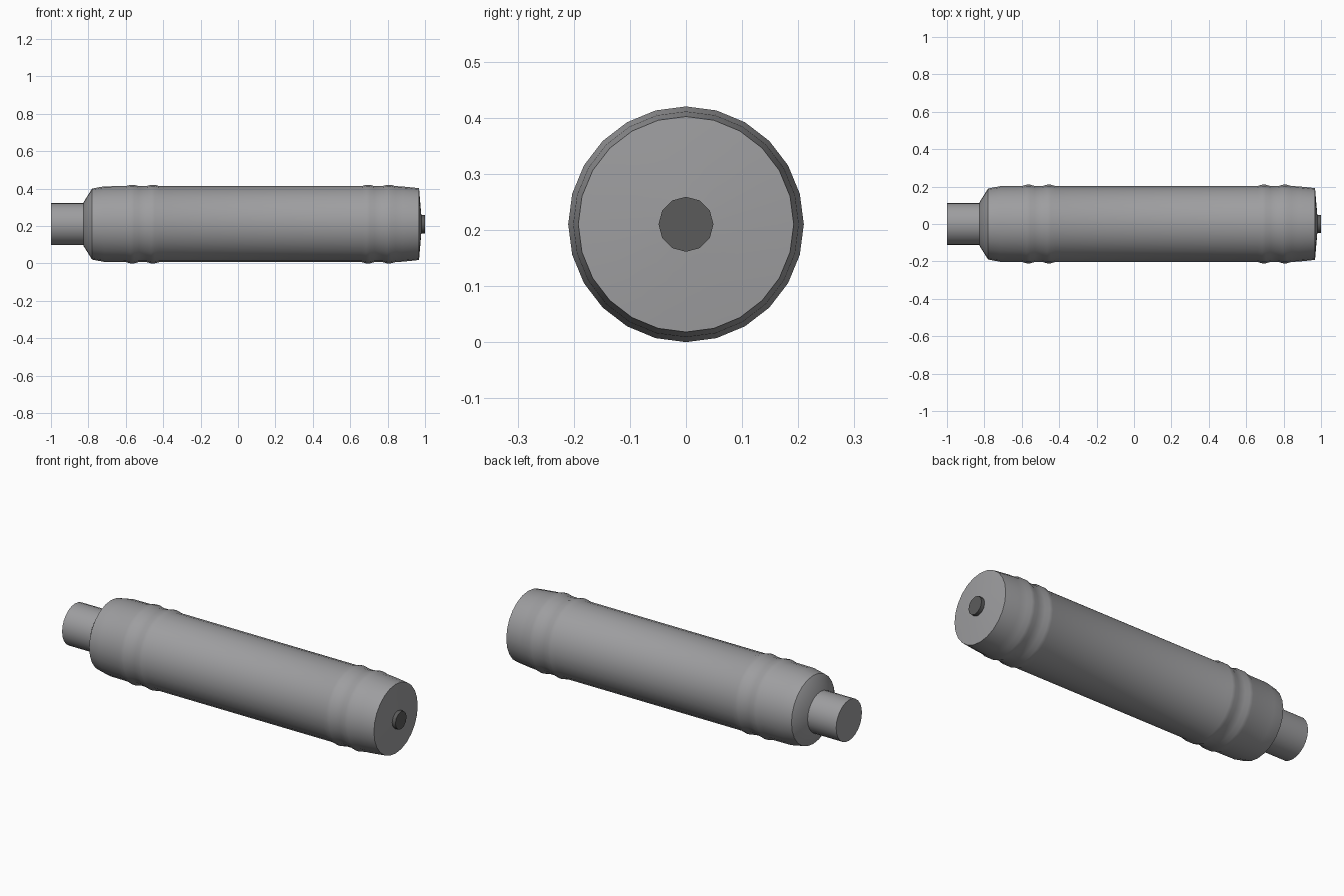
import bpy, bmesh
from math import sin, cos, tau, radians

cube = bpy.data.objects.get("Cube")
if cube:
    bpy.data.objects.remove(cube, do_unlink=True)

AXIS_Z = 0.21


def make_material(name, color):
    mat = bpy.data.materials.new(name)
    mat.use_nodes = True
    rgba = (*color, 1.0)
    mat.diffuse_color = rgba
    mat.node_tree.nodes["Principled BSDF"].inputs["Base Color"].default_value = rgba
    return mat


def lathe(name, profile, sides, mat):
    """Revolve (x, radius) points about the long axis, closing both ends."""
    bm = bmesh.new()
    rings = [[bm.verts.new((x, r * sin(tau * i / sides), r * cos(tau * i / sides)))
              for i in range(sides)] for x, r in profile]
    for a, b in zip(rings, rings[1:]):
        for i in range(sides):
            j = (i + 1) % sides
            bm.faces.new((a[i], a[j], b[j], b[i]))
    bm.faces.new(rings[0])
    bm.faces.new(rings[-1])
    bmesh.ops.recalc_face_normals(bm, faces=bm.faces)
    mesh = bpy.data.meshes.new(name)
    bm.to_mesh(mesh)
    bm.free()
    mesh.materials.append(mat)
    obj = bpy.data.objects.new(name, mesh)
    obj.location.z = AXIS_Z
    bpy.context.collection.objects.link(obj)
    bpy.ops.object.select_all(action='DESELECT')
    obj.select_set(True)
    bpy.context.view_layer.objects.active = obj
    bpy.ops.object.shade_smooth_by_angle(angle=radians(35))
    return obj


grey = make_material("metal grey", (0.34, 0.34, 0.35))
dark = make_material("dark grey", (0.105, 0.105, 0.105))

# Main tube: tapered shoulder, paired raised bands, tapered tail with shallow end cap
R, BAND = 0.203, 0.21
profile = [(-0.825, 0.118), (-0.78, 0.19), (-0.715, 0.202)]
for centre in (-0.565, -0.455, 0.695, 0.807):
    profile += [(centre - 0.035, R), (centre - 0.01, BAND),
                (centre + 0.01, BAND), (centre + 0.035, R)]
profile += [(0.88, 0.201), (0.968, 0.192), (0.98, 0.05)]
lathe("tube_body", profile, 24, grey)

# Narrow neck
lathe("neck_stub", [(-1.0, 0.113), (-0.8, 0.113)], 24, grey)

# Small button on the end cap
lathe("end_button", [(0.96, 0.049), (1.0, 0.049)], 12, dark)
